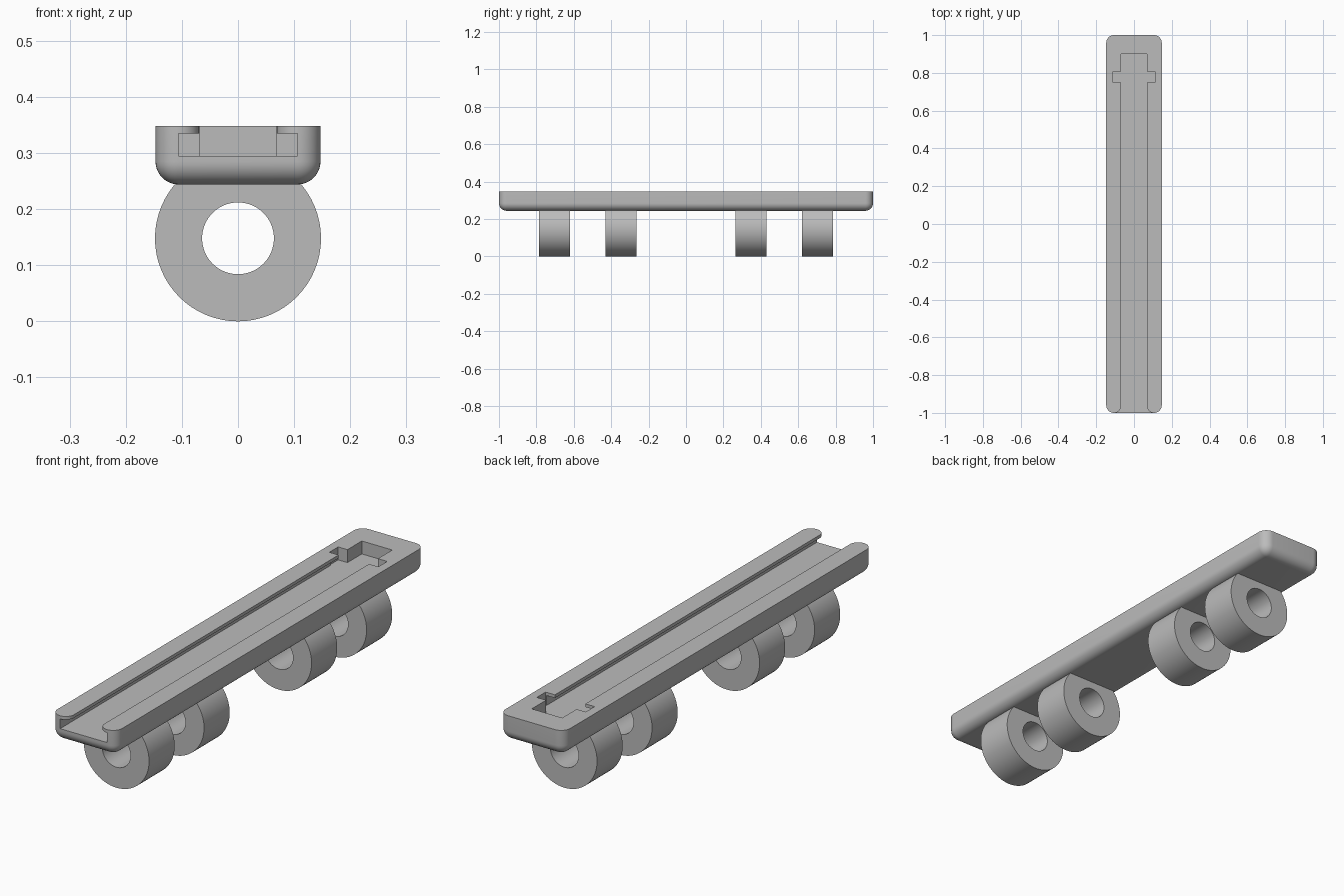
import bpy, bmesh
from math import cos, sin, pi
from mathutils import Vector

if "Cube" in bpy.data.objects:
    bpy.data.objects.remove(bpy.data.objects["Cube"])

grey = bpy.data.materials.new("plain_grey")
grey.use_nodes = True
colour = (0.5, 0.5, 0.5, 1)
grey.diffuse_color = colour
grey.node_tree.nodes["Principled BSDF"].inputs["Base Color"].default_value = colour


def make_object(name, bm):
    bmesh.ops.recalc_face_normals(bm, faces=bm.faces)
    mesh = bpy.data.meshes.new(name)
    bm.to_mesh(mesh)
    bm.free()
    obj = bpy.data.objects.new(name, mesh)
    bpy.context.collection.objects.link(obj)
    mesh.materials.append(grey)
    return obj


def activate(obj):
    bpy.ops.object.select_all(action='DESELECT')
    obj.select_set(True)
    bpy.context.view_layer.objects.active = obj


def smooth(obj):
    activate(obj)
    bpy.ops.object.shade_smooth_by_angle(angle=pi / 6)


def prism(name, outline, bottom, top):
    bm = bmesh.new()
    face = bm.faces.new([bm.verts.new((x, y, bottom)) for x, y in outline])
    side = bmesh.ops.extrude_face_region(bm, geom=[face])["geom"]
    moved = [v for v in side if isinstance(v, bmesh.types.BMVert)]
    bmesh.ops.translate(bm, verts=moved, vec=(0, 0, top - bottom))
    return make_object(name, bm)


def box_outline(w, y0, y1):
    return [(-w, y0), (w, y0), (w, y1), (-w, y1)]


WIDTH, BASE, TOP, ROUND = 0.147, 0.244, 0.348, 0.041
SLOT, CHANNEL, FLOOR, LIP = 0.069, 0.106, 0.295, 0.335

# Rail: block with rounded corners and rounded underside
rail = prism("rail", box_outline(WIDTH, -1, 1), BASE, TOP)
bm = bmesh.new()
bm.from_mesh(rail.data)
edges = [e for e in bm.edges if min(v.co.z for v in e.verts) < BASE + 0.01]
bmesh.ops.bevel(bm, geom=edges, offset=ROUND, segments=10, profile=0.5,
                affect='EDGES', clamp_overlap=True)
bmesh.ops.recalc_face_normals(bm, faces=bm.faces)
bm.to_mesh(rail.data)
bm.free()

# Slot opening: rounded mouth at the front, key notches near the back
flare = CHANNEL - SLOT
half = [(CHANNEL, -1.05)]
half += [(CHANNEL - flare * sin(a), -1 + flare * (1 - cos(a)))
         for a in [i * pi / 20 for i in range(11)]]
half += [(SLOT, 0.75), (0.111, 0.75), (0.111, 0.807), (SLOT, 0.807), (SLOT, 0.9)]
outline = half + [(-x, y) for x, y in reversed(half)]
cutters = [
    prism("slot_cutter", outline, FLOOR, TOP + 0.05),
    prism("channel_cutter", box_outline(CHANNEL, -1.05, 0.807), FLOOR, LIP),
]
for cutter in cutters:
    cutter.hide_render = True
    mod = rail.modifiers.new(cutter.name, 'BOOLEAN')
    mod.operation = 'DIFFERENCE'
    mod.solver = 'EXACT'
    mod.object = cutter
    activate(rail)
    bpy.ops.object.modifier_apply(modifier=mod.name)
    bpy.data.objects.remove(cutter)
smooth(rail)


# Rings under the rail: hollow cylinders, trimmed where they sink into it
def ring(name, y, thick=0.166, radius=0.148, hole=0.064, sides=64):
    bm = bmesh.new()
    section = [(hole, -1), (radius, -1), (radius, 1), (hole, 1)]
    loops = []
    for i in range(sides):
        a = 2 * pi * i / sides
        loops.append([bm.verts.new((r * sin(a), y + s * thick / 2, radius - r * cos(a)))
                      for r, s in section])
    for i in range(sides):
        here, there = loops[i], loops[(i + 1) % sides]
        for j in range(4):
            k = (j + 1) % 4
            bm.faces.new((here[j], here[k], there[k], there[j]))
    cut = bmesh.ops.bisect_plane(bm, geom=bm.verts[:] + bm.edges[:] + bm.faces[:],
                                 plane_co=Vector((0, 0, BASE + 0.015)),
                                 plane_no=Vector((0, 0, 1)), clear_outer=True)
    rim = [e for e in cut["geom_cut"] if isinstance(e, bmesh.types.BMEdge)]
    bmesh.ops.edgeloop_fill(bm, edges=rim)
    smooth(make_object(name, bm))


for end, sign in (("front", -1), ("back", 1)):
    ring(end + "_outer_ring", sign * 0.704)
    ring(end + "_inner_ring", sign * 0.348)
